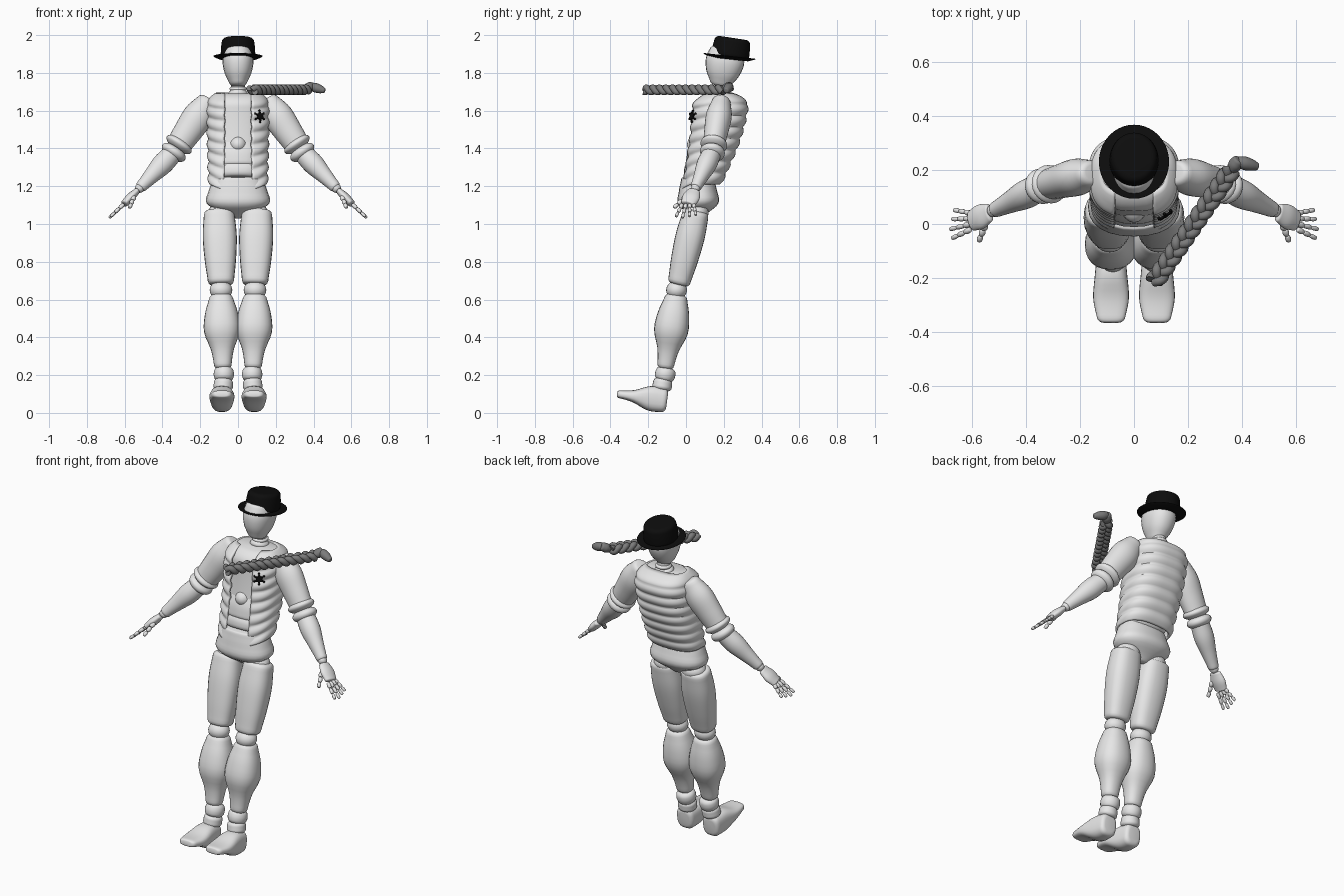
import bpy, bmesh, math
from mathutils import Vector, Matrix

if "Cube" in bpy.data.objects:
    bpy.data.objects.remove(bpy.data.objects["Cube"], do_unlink=True)


def material(name, value):
    mat = bpy.data.materials.new(name)
    mat.use_nodes = True
    colour = (value, value, value, 1)
    mat.diffuse_color = colour
    mat.node_tree.nodes["Principled BSDF"].inputs["Base Color"].default_value = colour
    return mat


BODY = material("pale grey", 0.8)
BLACK = material("black", 0.004)
ROPE = material("rope grey", 0.2)
SIDEWAYS, UPWARD, BACKWARD = Vector((1, 0, 0)), Vector((0, 0, 1)), Vector((0, 1, 0))


def finish(name, bm, mat, angle=50):
    bmesh.ops.recalc_face_normals(bm, faces=bm.faces)
    mesh = bpy.data.meshes.new(name)
    bm.to_mesh(mesh)
    bm.free()
    mesh.materials.append(mat)
    mesh.shade_smooth()
    mesh.set_sharp_from_angle(angle=math.radians(angle))
    obj = bpy.data.objects.new(name, mesh)
    bpy.context.collection.objects.link(obj)
    return obj


def soft_power(value, power):
    return math.copysign(abs(value) ** (2 / power), value)


def sweep(name, rings, mat, power=2.0, count=24):
    """Skin (centre, u axis, v axis) rounded rings, capped at both ends."""
    bm = bmesh.new()
    angles = [math.tau * i / count for i in range(count)]
    loops = [[bm.verts.new(centre + u * soft_power(math.cos(a), power) + v * soft_power(math.sin(a), power))
              for a in angles] for centre, u, v in rings]
    for low, high in zip(loops, loops[1:]):
        for i in range(count):
            j = (i + 1) % count
            bm.faces.new((low[i], low[j], high[j], high[i]))
    bm.faces.new(loops[0])
    bm.faces.new(loops[-1])
    return finish(name, bm, mat)


def blend(values, t):
    """Smooth curve through evenly spaced values."""
    last = len(values) - 1
    i = min(int(t * last), last - 1)
    f = t * last - i
    a, b, c, d = (values[max(0, min(last, i + k))] for k in (-1, 0, 1, 2))
    return b + f / 2 * (c - a + f * (2 * a - 5 * b + 4 * c - d + f * (3 * (b - c) + d - a)))


def limb(name, start, end, radii, flat=(1,), mat=BODY, ref=BACKWARD, power=2.0, count=24):
    """Straight swelling part with rounded rims; flat is depth over width."""
    start, end = Vector(start), Vector(end)
    axis = (end - start).normalized()
    u = axis.cross(ref).normalized()
    v = axis.cross(u)
    length = (end - start).length
    rim = min(.02, min(radii) * .4, length / 2)
    steps = 20
    rings = []
    for i in range(steps + 1):
        t = (1 - math.cos(math.pi * i / steps)) / 2
        near = max(0, 1 - min(t, 1 - t) * length / rim)
        r = blend(radii, t) - rim * (1 - math.sqrt(1 - near * near))
        rings.append((start.lerp(end, t), u * r, v * r * blend(flat, t)))
    return sweep(name, rings, mat, power, count)


def ball(name, centre, size):
    bm = bmesh.new()
    bmesh.ops.create_uvsphere(bm, u_segments=24, v_segments=14, radius=1,
                              matrix=Matrix.Translation(centre) @ Matrix.Diagonal((*size, 1)))
    return finish(name, bm, BODY)


# torso outline shared by the chest and the vest
BOTTOM, HEIGHT = 1.21, .485


def torso(h):
    """Centre y, half width and half depth at relative height h."""
    close = math.sqrt(1 - .8 * max(0, (h - .85) / .15) ** 2)
    lean = math.sin(h * math.pi / 2)
    return .08 + .1 * lean, (.15 + .012 * h) * (.5 + close / 2), (.1 + .046 * lean) * close


chest = []
for i in range(25):
    h = .46 + .53 * i / 24
    y, width, depth = torso(h)
    chest.append((Vector((0, y, BOTTOM + HEIGHT * h)), SIDEWAYS * width * .9, BACKWARD * depth * .9))
sweep("chest", chest, BODY, 2.6)
ball("belly_ball", (0, .09, 1.42), (.055, .085, .055))
limb("abdomen", (0, .1, 1.29), (0, .135, 1.43), (.13, .135, .12), (.82,), power=2.4)
limb("waist", (0, .07, 1.23), (0, .1, 1.31), (.12, .13, .12), (.75,), power=2.4)
limb("pelvis", (0, .068, 1.03), (0, .06, 1.25), (.03, .162, .155, .13), (.65,), power=2.3)

# quilted open vest
bm = bmesh.new()
rows, cols, grid = 64, 56, []
for i in range(rows + 1):
    h = i / rows
    y, width, depth = torso(h)
    gap = math.asin((.07 / width) ** 1.3)
    line = []
    for j in range(cols + 1):
        a = gap + (math.tau - 2 * gap) * j / cols
        front = max(0, math.cos(a))
        puff = .011 * min(1, (1 - h) * 6) * abs(math.sin(math.pi * (h * 8 + front / 2)))
        drop = .035 * (front * (1 - h)) ** 3
        line.append(bm.verts.new(((width + puff) * soft_power(math.sin(a), 2.6),
                                  y - (depth + puff) * soft_power(math.cos(a), 2.6),
                                  BOTTOM + HEIGHT * h - drop)))
    grid.append(line)
for low, high in zip(grid, grid[1:]):
    for j in range(cols):
        bm.faces.new((low[j], low[j + 1], high[j + 1], high[j]))
vest = finish("vest", bm, BODY, 60)
shell = vest.modifiers.new("thickness", "SOLIDIFY")
shell.thickness = .014
shell.offset = -1

# star badge with round tips
bm = bmesh.new()
spokes = [Vector((math.sin(k * math.pi / 6), 0, math.cos(k * math.pi / 6))) for k in range(12)]
star_face = bm.faces.new([bm.verts.new(d * (.015 if k % 2 else .03)) for k, d in enumerate(spokes)])
pushed = bmesh.ops.extrude_face_region(bm, geom=[star_face])["geom"]
bmesh.ops.translate(bm, vec=BACKWARD * -.008, verts=[g for g in pushed if isinstance(g, bmesh.types.BMVert)])
for d in spokes[::2]:
    bmesh.ops.create_icosphere(bm, subdivisions=2, radius=.006, matrix=Matrix.Translation(d * .03))
star = finish("star_badge", bm, BLACK)
star.location = (.115, .034, 1.57)
star.rotation_euler = (math.radians(-8), 0, math.radians(33))

# neck, head and hat
limb("neck_base", (0, .2, 1.67), (0, .21, 1.705), (.055, .05))
ball("neck_joint", (0, .21, 1.715), (.045, .045, .018))
limb("neck", (0, .21, 1.7), (0, .205, 1.78), (.036, .038))
limb("head", (0, .18, 1.73), (0, .22, 1.93), (.04, .07, .082, .07), (1.25,), power=2.2)
limb("hat_brim", (0, .229, 1.872), (0, .231, 1.89), (.1, .136), (1.06,), BLACK, count=40)
limb("hat_crown", (0, .232, 1.88), (0, .248, 1.985), (.092, .09, .084), (1.1,), BLACK, count=40)

# legs and arms, built on both sides
for sign, side in ((-1, "right"), (1, "left")):
    def at(x, y, z):
        return Vector((sign * x, y, z))

    ball(f"{side}_hip", at(.09, .055, 1.06), (.07, .065, .05))
    limb(f"{side}_thigh", at(.1, .055, 1.07), at(.09, -.04, .68), (.08, .09, .083, .068), (.86,), power=2.5)
    ball(f"{side}_knee", at(.09, -.05, .65), (.06, .055, .05))
    limb(f"{side}_calf", at(.09, -.05, .625), at(.08, -.11, .235), (.06, .087, .095, .06, .045), (.95,), power=2.3)
    limb(f"{side}_ankle_cuff", at(.075, -.1, .24), at(.075, -.12, .17), (.048, .054, .048))
    limb(f"{side}_ankle", at(.075, -.12, .18), at(.08, -.13, .12), (.05, .052))
    limb(f"{side}_foot", at(.085, -.1, .065), at(.085, -.365, .1), (.052, .06, .066, .05),
         (1.2, 1.1, .5, .4), ref=UPWARD, power=2.8)

    shoulder, elbow, wrist = at(.15, .19, 1.66), at(.34, .14, 1.38), at(.52, .05, 1.19)
    limb(f"{side}_upper_arm", shoulder, shoulder.lerp(elbow, .9), (.055, .08, .075, .066), (.85,))
    for k, name in enumerate(("upper", "lower")):
        edge = .78 + .15 * k
        limb(f"{side}_{name}_sleeve_roll", shoulder.lerp(elbow, edge), shoulder.lerp(elbow, edge + .15),
             (.066, .078 - .006 * k, .064), (.92,))
    limb(f"{side}_forearm", elbow, wrist, (.052, .056, .042, .03), (.95,))
    ball(f"{side}_wrist", wrist, (.025, .025, .025))
    palm_end = at(.605, .01, 1.105)
    limb(f"{side}_palm", wrist.lerp(palm_end, .15), palm_end, (.017, .023, .019), (2,))

    # jointed fingers fanned across the palm, then the thumb
    def digit(name, base, tip, size):
        for k, joint in enumerate(("lower", "middle", "upper")):
            r = size * (1 - .1 * k)
            limb(f"{side}_{name}_{joint}", base.lerp(tip, k / 3), base.lerp(tip, (k + .95) / 3),
                 (r * .8, r, r * .8), count=10)

    for k, name in enumerate(("little", "ring", "middle", "index")):
        fan = 1.5 - k
        base = palm_end + at(0, fan * .02, 0)
        reach = .108 - .01 * abs(fan + .5)
        digit(f"{name}_finger", base, base + at(.72, fan * .16 - .1, -.68) * reach, .011)
    digit("thumb", at(.55, 0, 1.145), at(.575, -.065, 1.085), .014)

# three strand braided rope with a bent end
start, end = Vector((.075, -.215, 1.71)), Vector((.36, .2, 1.71))
along = (end - start).normalized()
across = along.cross(UPWARD)
steps = 130
for k in range(3):
    path = []
    for i in range(steps + 1):
        t = i / steps
        wave = math.tau * (4 * t + k / 3)
        path.append(start.lerp(end, t) + across * .021 * math.sin(wave) + UPWARD * .012 * math.sin(2 * wave))
    rings = []
    for i, centre in enumerate(path):
        heading = path[min(i + 1, steps)] - path[max(i - 1, 0)]
        u = heading.cross(UPWARD).normalized()
        rings.append((centre, u * .017, heading.normalized().cross(u) * .017))
    sweep(f"rope_strand_{k + 1}", rings, ROPE, count=10)
bend = Vector((.39, .24, 1.735))
limb("rope_bend", end, bend, (.02, .026, .022), mat=ROPE)
limb("rope_tip", bend.lerp(end, .2), (.46, .212, 1.705), (.02, .025, .022, .014), mat=ROPE)
